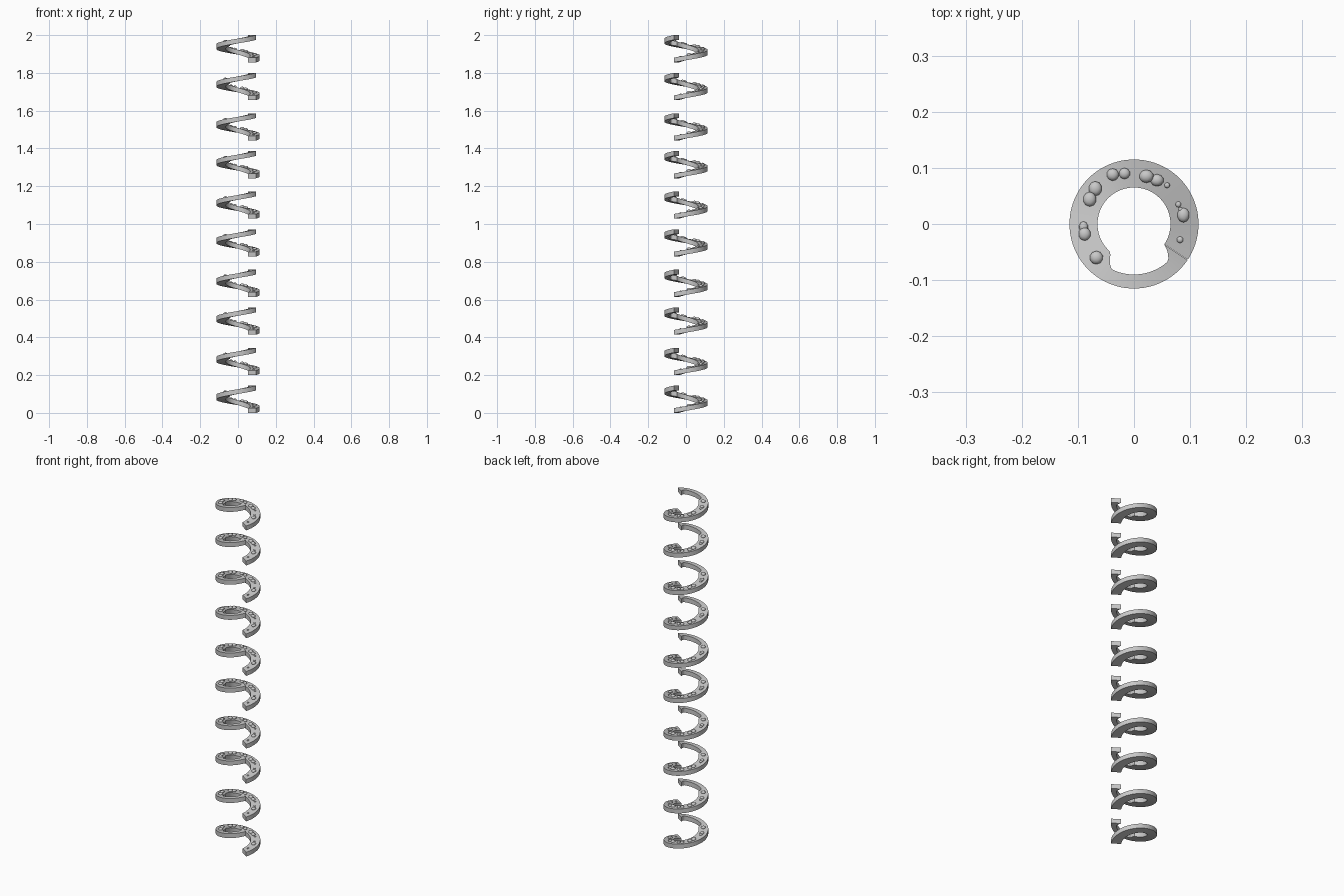
import bpy, bmesh, math
from mathutils import Matrix

if "Cube" in bpy.data.objects:
    bpy.data.objects.remove(bpy.data.objects["Cube"])

OUTER, INNER, RIM = 0.115, 0.065, 0.09
START, END = -33.5, 326.0
RISE, THICK = 0.119, 0.025
STEPS = 96

grey = bpy.data.materials.new("stone grey")
grey.use_nodes = True
grey.diffuse_color = (0.58, 0.58, 0.58, 1)
grey.node_tree.nodes["Principled BSDF"].inputs["Base Color"].default_value = grey.diffuse_color


def floor_z(angle):
    return RISE * (angle - START) / (END - START)


def blend(a, lo, hi):
    t = min(max((a - lo) / (hi - lo), 0), 1)
    return t * t * (3 - 2 * t)


def inner_radius(angle):
    # the ramp narrows to a rim across the front, then flares at its end
    cut = blend(angle, 228, 245) * (1 - max(0, (angle - 311) / (END - 311)) ** 1.5)
    return INNER + (RIM - INNER) * cut


def finish(bm, name):
    bmesh.ops.recalc_face_normals(bm, faces=bm.faces)
    mesh = bpy.data.meshes.new(name)
    bm.to_mesh(mesh)
    bm.free()
    mesh.materials.append(grey)
    obj = bpy.data.objects.new(name, mesh)
    bpy.context.collection.objects.link(obj)
    bpy.ops.object.select_all(action='DESELECT')
    obj.select_set(True)
    bpy.context.view_layer.objects.active = obj
    bpy.ops.object.shade_smooth_by_angle(angle=math.radians(35))
    return obj


# spiral ramp: a rectangular section swept through one turn
bm = bmesh.new()
rings = []
for i in range(STEPS + 1):
    deg = START + (END - START) * i / STEPS
    a, z, r = math.radians(deg), floor_z(deg), inner_radius(deg)
    section = [(r, z), (OUTER, z), (OUTER, z + THICK), (r, z + THICK)]
    rings.append([bm.verts.new((q * math.cos(a), q * math.sin(a), h)) for q, h in section])
for p, q in zip(rings, rings[1:]):
    for k in range(4):
        n = (k + 1) % 4
        bm.faces.new((p[k], p[n], q[n], q[k]))
bm.faces.new(rings[0])
bm.faces.new(rings[-1])
ramp = finish(bm, "spiral_ramp_1")

# rounded stones lying on the ramp: x, y, radius, stretch
STONES = [(-0.038, 0.088, 0.011, 1), (-0.017, 0.09, 0.01, 1),
          (0.022, 0.085, 0.013, 0.9), (0.041, 0.078, 0.012, 0.9),
          (0.059, 0.069, 0.005, 1), (-0.069, 0.063, 0.012, 1.1),
          (-0.079, 0.044, 0.012, 1.1), (-0.09, -0.005, 0.008, 1.2),
          (-0.088, -0.018, 0.011, 1.1), (-0.067, -0.06, 0.012, 1),
          (0.079, 0.035, 0.005, 1.1), (0.083, 0.026, 0.004, 1),
          (0.088, 0.016, 0.011, 1.2), (0.082, -0.028, 0.006, 1)]
bm = bmesh.new()
for x, y, r, stretch in STONES:
    deg = math.degrees(math.atan2(y, x))
    if deg < START:
        deg += 360
    place = Matrix.Translation((x, y, floor_z(deg) + THICK + r * 0.1))
    size = Matrix.Diagonal((r, r * stretch, r * 0.7, 1))
    bmesh.ops.create_icosphere(bm, subdivisions=2, radius=1, matrix=place @ size)
stones = finish(bm, "ramp_stones_1")

# ten coils stacked in pairs
for i in range(1, 10):
    for part in (ramp, stones):
        copy = part.copy()
        copy.name = part.name[:-1] + str(i + 1)
        copy.location.z = (i // 2) * 0.414 + (i % 2) * 0.2
        bpy.context.collection.objects.link(copy)
